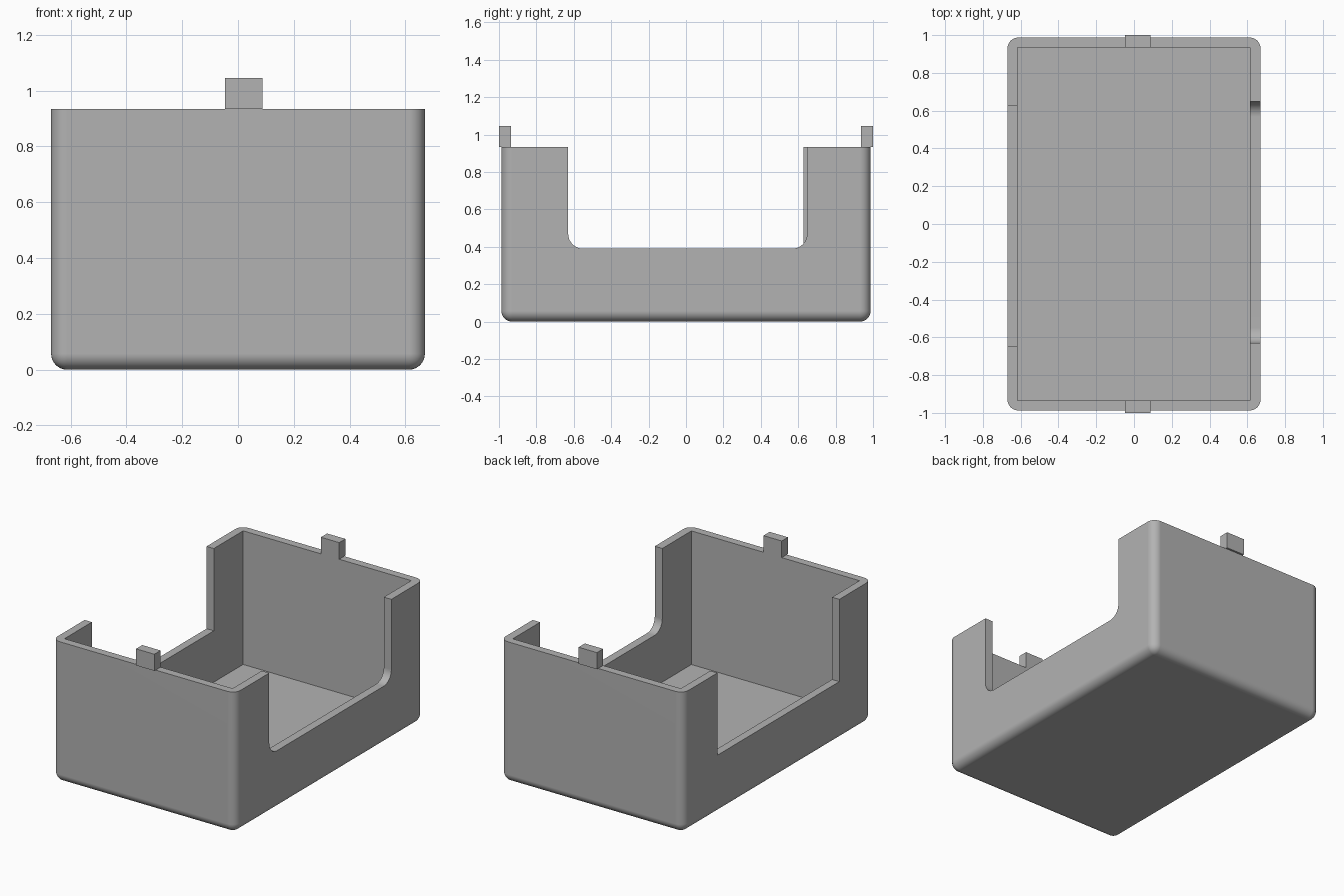
import bpy, bmesh
from mathutils import Vector

default = bpy.data.objects.get("Cube")
if default:
    bpy.data.objects.remove(default, do_unlink=True)

grey = bpy.data.materials.new("plain grey")
grey.use_nodes = True
grey.diffuse_color = (0.45, 0.45, 0.45, 1)
grey.node_tree.nodes["Principled BSDF"].inputs["Base Color"].default_value = grey.diffuse_color


def box(name, low, high, radius=0, rounded=None, segments=8):
    """Box between two corners; edges chosen by the rounded rule are filleted."""
    low, high = Vector(low), Vector(high)
    bm = bmesh.new()
    bmesh.ops.create_cube(bm, size=1)
    for v in bm.verts:
        v.co = (low + high) / 2 + v.co * (high - low)
    if rounded:
        edges = [e for e in bm.edges if rounded(e)]
        bmesh.ops.bevel(bm, geom=edges, offset=radius, segments=segments,
                        profile=0.5, affect='EDGES')
    mesh = bpy.data.meshes.new(name)
    bm.to_mesh(mesh)
    bm.free()
    mesh.materials.append(grey)
    obj = bpy.data.objects.new(name, mesh)
    bpy.context.collection.objects.link(obj)
    return obj


def mid(edge):
    return (edge.verts[0].co + edge.verts[1].co) / 2


HX, HY, TOP = 0.67, 0.987, 0.935
SILL = 0.39

# Outer shell, rounded everywhere except around the rim
tray = box("tray", (-HX, -HY, 0), (HX, HY, TOP), 0.057, lambda e: mid(e).z < TOP - 0.01)

# Cavity, filleted notch on the left side, square notch on the right side
cutters = [
    box("cavity_cutter", (-0.617, -0.935, 0.05), (0.615, 0.935, 1.2)),
    box("left_notch_cutter", (0.5, -0.63, SILL), (0.8, 0.648, 1.2), 0.08,
        lambda e: mid(e).z < SILL + 0.01 and abs(mid(e).x - 0.65) < 0.01),
    box("right_notch_cutter", (-0.8, -0.648, SILL), (-0.5, 0.628, 1.2)),
]
bpy.context.view_layer.objects.active = tray
for cutter in cutters:
    cut = tray.modifiers.new(cutter.name, 'BOOLEAN')
    cut.operation = 'DIFFERENCE'
    cut.solver = 'EXACT'
    cut.object = cutter
    bpy.ops.object.modifier_apply(modifier=cut.name)
    bpy.data.objects.remove(cutter, do_unlink=True)

# Smooth fillets, flat walls
bpy.ops.object.select_all(action='DESELECT')
tray.select_set(True)
bpy.ops.object.shade_smooth_by_angle(angle=0.6)
weighted = tray.modifiers.new("flat walls", 'WEIGHTED_NORMAL')
weighted.keep_sharp = True

# Locating tabs standing on the end walls
for name, y in (("front_tab", -1), ("back_tab", 0.935)):
    box(name, (-0.047, y, TOP), (0.087, y + 0.065, 1.045))
